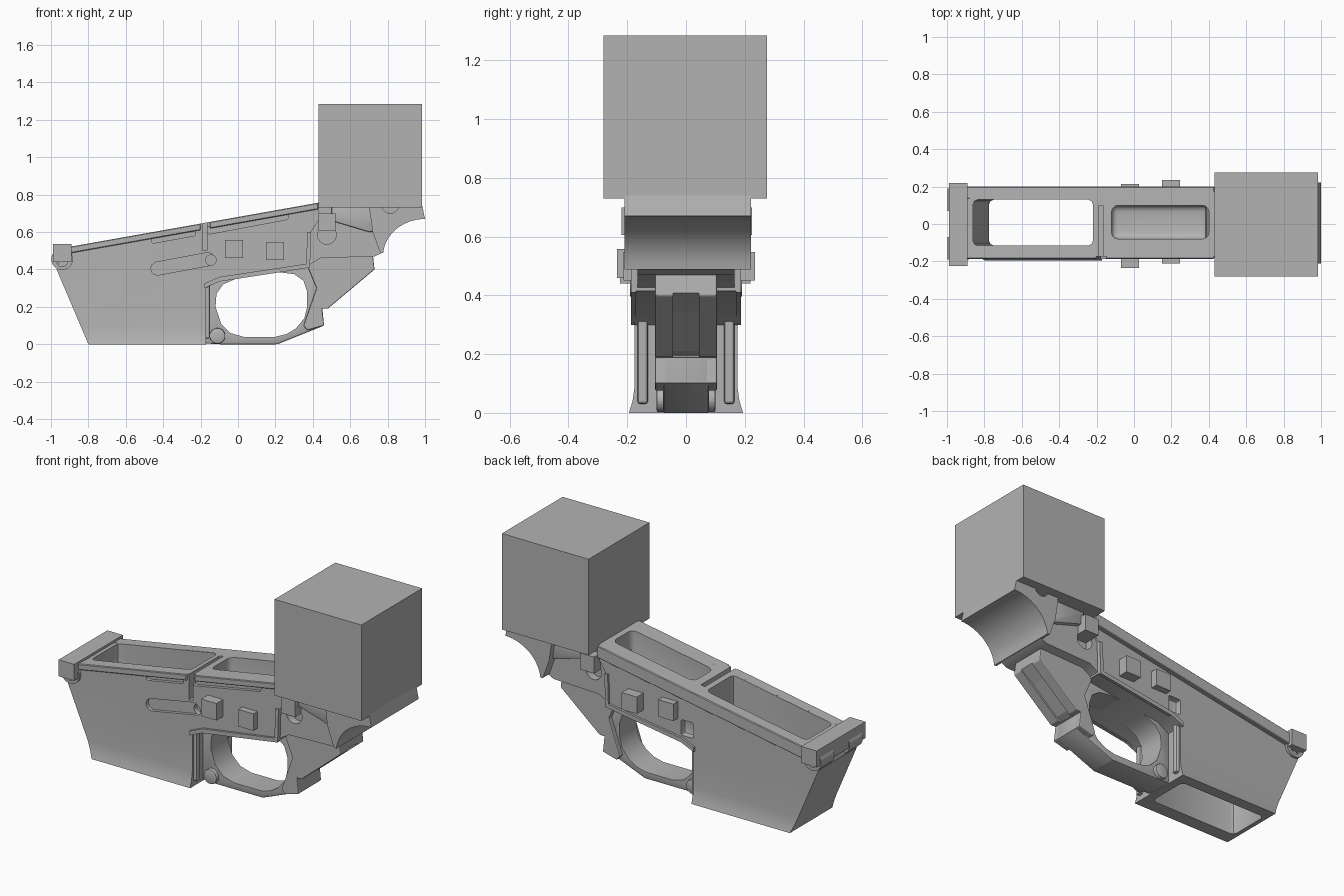
import bpy, bmesh, math
from mathutils import Vector

if "Cube" in bpy.data.objects:
    bpy.data.objects.remove(bpy.data.objects["Cube"])

grey = bpy.data.materials.new("plain_grey")
grey.diffuse_color = (0.45, 0.45, 0.45, 1)
grey.use_nodes = True
grey.node_tree.nodes["Principled BSDF"].inputs["Base Color"].default_value = grey.diffuse_color


def prism(name, pts, y0, y1, bevel=0.0, segs=2):
    """Extrude an x-z outline from y0 to y1."""
    bm = bmesh.new()
    f = bm.faces.new([bm.verts.new((x, y0, z)) for x, z in pts])
    r = bmesh.ops.extrude_face_region(bm, geom=[f])
    for v in r["geom"]:
        if isinstance(v, bmesh.types.BMVert):
            v.co.y = y1
    bmesh.ops.recalc_face_normals(bm, faces=bm.faces)
    if bevel:
        bmesh.ops.bevel(bm, geom=bm.edges[:], offset=bevel, segments=segs,
                        affect='EDGES', profile=0.5, clamp_overlap=True)
    me = bpy.data.meshes.new(name)
    bm.to_mesh(me)
    bm.free()
    ob = bpy.data.objects.new(name, me)
    bpy.context.collection.objects.link(ob)
    me.materials.append(grey)
    return ob


def block(name, x0, x1, y0, y1, z0, z1, bevel=0.0):
    return prism(name, [(x0, z0), (x1, z0), (x1, z1), (x0, z1)], y0, y1, bevel)


def circle(cx, cz, r, n=24):
    return [(cx + r * math.cos(2 * math.pi * i / n),
             cz + r * math.sin(2 * math.pi * i / n)) for i in range(n)]


def capsule(a, b, r, n=8):
    """Outline of a slot with round ends running from a to b."""
    t = math.atan2(b[1] - a[1], b[0] - a[0])
    out = []
    for c, s in ((b, t - math.pi / 2), (a, t + math.pi / 2)):
        out += [(c[0] + r * math.cos(s + math.pi * i / n),
                 c[1] + r * math.sin(s + math.pi * i / n)) for i in range(n + 1)]
    return out


def cut(target, cutter):
    m = target.modifiers.new("cut", 'BOOLEAN')
    m.operation, m.solver, m.object = 'DIFFERENCE', 'EXACT', cutter
    bpy.context.view_layer.objects.active = target
    bpy.ops.object.modifier_apply(modifier=m.name)
    bpy.data.objects.remove(cutter, do_unlink=True)


def smooth(ob):
    bpy.ops.object.select_all(action='DESELECT')
    ob.select_set(True)
    bpy.context.view_layer.objects.active = ob
    bpy.ops.object.shade_smooth_by_angle(angle=math.radians(35))


# main shell with flared lower opening
body = prism("main_shell", [(-0.8, 0), (-0.17, 0), (-0.17, 0.3), (-0.1, 0.34),
                            (0.385, 0.415), (0.39, 0.6), (0.43, 0.66), (0.43, 0.757),
                            (-0.85, 0.53), (-0.94, 0.51), (-0.97, 0.4)], -0.175, 0.175)
bm = bmesh.new()
bm.from_mesh(body.data)
for h in (0.04, 0.09):
    bmesh.ops.bisect_plane(bm, geom=bm.verts[:] + bm.edges[:] + bm.faces[:],
                           plane_co=Vector((0, 0, h)), plane_no=Vector((0, 0, 1)))
for v in bm.verts:
    if v.co.z < 0.05:
        v.co.y *= 1.11 if v.co.z < 0.02 else 1.04
bm.to_mesh(body.data)
bm.free()

# front well through the shell, rear shallow recess and the groove between
cut(body, prism("well_cutter", [(-0.775, -0.2), (-0.775, 0.2), (-0.86, 0.42), (-0.86, 0.9),
                                (-0.22, 0.9), (-0.22, -0.2)], -0.115, 0.13, 0.025))
cut(body, prism("recess_cutter", [(-0.12, 0.46), (0.4, 0.55), (0.4, 0.95), (-0.12, 0.95)],
                -0.08, 0.1, 0.035, 3))
cut(body, block("groove_cutter", -0.19, -0.165, -0.3, 0.1, 0.5, 0.9))
# shallow side slots and dimples
for a, b, r in [((-0.45, 0.555), (-0.24, 0.593), 0.014),
                ((-0.15, 0.61), (0.25, 0.685), 0.02),
                ((-0.43, 0.405), (-0.16, 0.455), 0.035)]:
    cut(body, prism("slot_cutter", capsule(a, b, r), -0.3, -0.155))
cut(body, prism("dimple_cutter", circle(-0.145, 0.45, 0.028), -0.3, -0.13))
cut(body, block("side_window_cutter", -0.17, -0.09, 0.14, 0.3, 0.37, 0.46, 0.01))
smooth(body)

# top rails
for name, y0, y1, x0 in [("back_top_rail", 0.135, 0.2, -0.9), ("front_top_rail", -0.186, -0.12, -0.15),
                         ("front_top_rail_fore", -0.186, -0.12, -0.9)]:
    x1 = -0.2 if name.endswith("fore") else 0.43
    zt = lambda x: 0.757 + (x - 0.43) * 0.1773
    d = 0.07 if y0 > 0 else 0.035
    prism(name, [(x0, zt(x0) - d), (x1, zt(x1) - d), (x1, zt(x1)), (x0, zt(x0))], y0, y1, 0.004, 1)

# thin raised edge along the lower sides
edge = [(-0.18, 0.3), (-0.1, 0.335), (0.385, 0.41), (0.39, 0.6),
        (0.37, 0.6), (0.365, 0.43), (-0.1, 0.36), (-0.18, 0.325)]
for side, s in (("front", -1), ("back", 1)):
    prism(side + "_lower_edge", edge, s * 0.17, s * 0.188)

# guard loop
guard = prism("guard_loop", [(-0.185, 0.005), (-0.185, 0.31), (-0.1, 0.37), (0.4, 0.45),
                             (0.44, 0.3), (0.46, 0.1), (0.21, 0), (-0.1, 0)], -0.078, 0.078, 0.008)
hole = [(-0.12, 0.2), (-0.115, 0.27), (-0.08, 0.32), (0, 0.355), (0.12, 0.378), (0.22, 0.385),
        (0.3, 0.375), (0.35, 0.34), (0.37, 0.28), (0.37, 0.2), (0.355, 0.14), (0.31, 0.085),
        (0.26, 0.055), (0.2, 0.04), (0.03, 0.04), (-0.04, 0.06), (-0.09, 0.11)]
cut(guard, prism("guard_cutter", hole, -0.3, 0.3))
smooth(guard)
bar = prism("guard_front_lug", circle(-0.11, 0.045, 0.042), -0.1, 0.1, 0.006)
smooth(bar)
for y0, y1 in ((-0.165, -0.13), (0.13, 0.165)):
    block("well_rear_rib", -0.185, -0.15, y0, y1, 0.03, 0.33, 0.01)

# rear tang under the neck
tang = prism("rear_tang", [(0.37, 0.42), (0.42, 0.3), (0.35, 0.1), (0.37, 0.075), (0.46, 0.1),
                           (0.45, 0.19), (0.48, 0.19), (0.73, 0.4), (0.72, 0.49), (0.42, 0.5)],
             -0.105, 0.105, 0.005)
cut(tang, prism("tang_channel_cutter", [(0.45, 0.2), (0.8, 0.46), (0.8, 0.1), (0.5, 0.1)], -0.045, 0.045))
channel = prism("tang_channel_floor", [(0.44, 0.19), (0.49, 0.21), (0.72, 0.41), (0.7, 0.47), (0.44, 0.4)],
                -0.05, 0.05)

# neck with shallow round dimples
neck = prism("neck", [(0.375, 0.42), (0.44, 0.46), (0.73, 0.47), (0.77, 0.49),
                      (0.77, 0.735), (0.42, 0.75), (0.385, 0.6)], -0.165, 0.165)
for y0, y1 in ((-0.3, -0.12), (0.12, 0.3)):
    cut(neck, prism("neck_dimple_cutter", circle(0.475, 0.585, 0.05), y0, y1))
    cut(neck, prism("neck_notch_cutter", circle(0.65, 0.735, 0.035), y0, y1))
smooth(neck)

# tail with concave underside
arc = [(1.0 - 0.225 * math.cos(math.radians(a)), 0.47 + 0.2 * math.sin(math.radians(a)))
       for a in range(5, 91, 8)]
tail = prism("tail_saddle", [(0.72, 0.6), (0.76, 0.49)] + arc + [(1.0, 0.67), (0.985, 0.74), (0.7, 0.74)],
             -0.21, 0.222)
for y0, y1 in ((-0.4, -0.12), (0.12, 0.4)):
    cut(tail, prism("tail_notch_cutter", circle(0.815, 0.745, 0.045), y0, y1))
smooth(tail)
smooth(prism("tail_side_step", [(0.5, 0.66), (0.7, 0.6), (0.74, 0.6), (0.74, 0.735), (0.5, 0.735)],
             -0.19, 0.19, 0.006))

# rear cube and the small covering blocks
block("large_cube", 0.43, 0.985, -0.28, 0.275, 0.73, 1.285)
block("front_cross_bar", -0.99, -0.89, -0.225, 0.22, 0.44, 0.535)
block("rear_cross_block", 0.43, 0.52, -0.22, 0.225, 0.605, 0.70)
for x, z, yf, yb in ((-0.07, 0.46, -0.235, 0.215), (0.15, 0.45, -0.212, 0.235)):
    block("front_side_block", x, x + 0.097, yf, -0.15, z, z + 0.098)
    block("back_side_block", x, x + 0.097, 0.15, yb, z, z + 0.098)

# round lugs below the cross bar
for y0, y1 in ((-0.19, -0.07), (0.07, 0.19)):
    lug = prism("front_lug", circle(-0.94, 0.455, 0.058), y0, y1)
    s = -1 if y0 < -0.1 else 1
    yo = y0 if s < 0 else y1
    cut(lug, prism("lug_dimple_cutter", circle(-0.94, 0.445, 0.03), yo - s * 0.03, yo + s * 0.1))
    smooth(lug)
